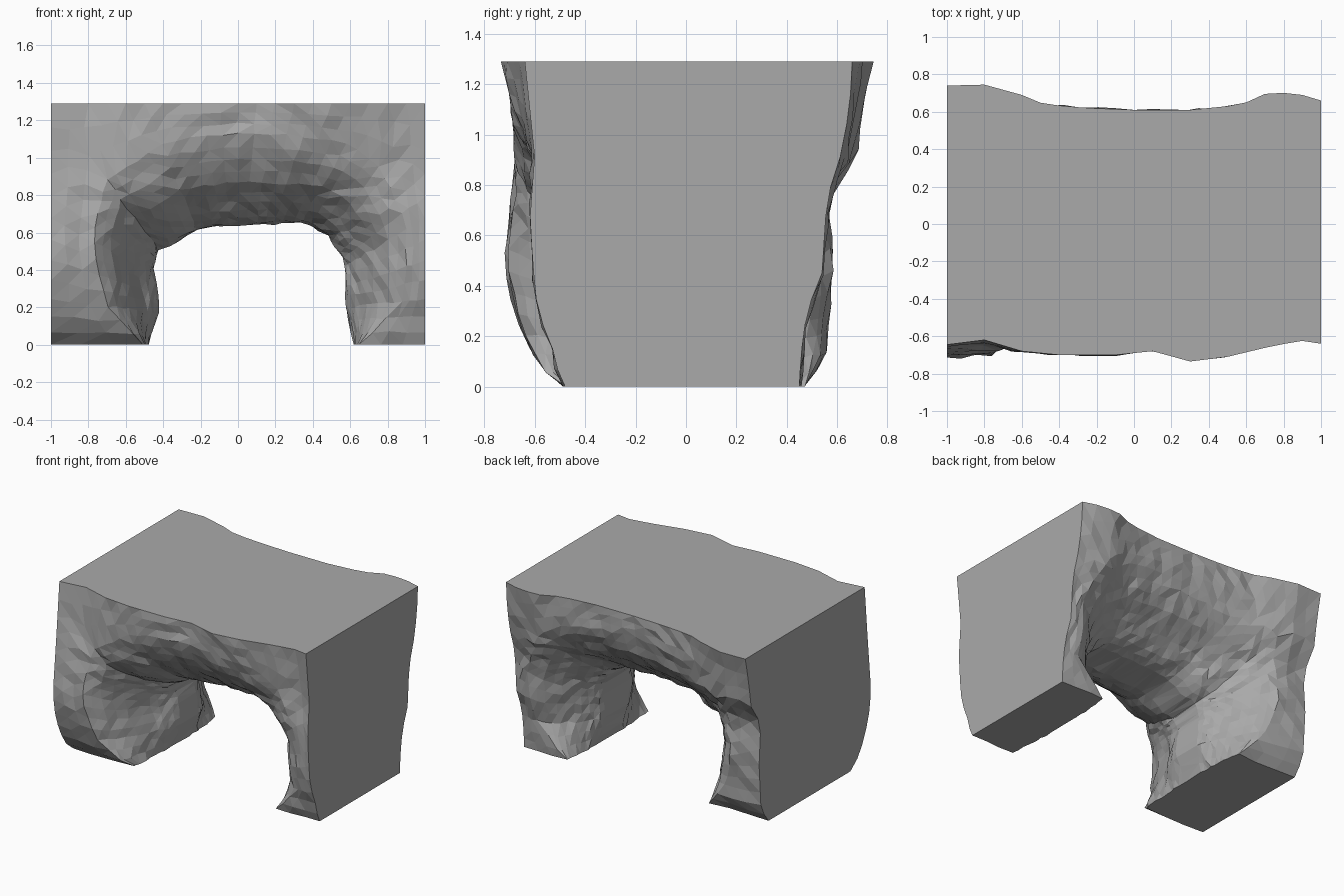
import bpy, bmesh, random
from mathutils import Vector

random.seed(4)
if "Cube" in bpy.data.objects:
    bpy.data.objects.remove(bpy.data.objects["Cube"], do_unlink=True)

TOP = 1.29
SIDE, SPAN = 12, 20                 # columns per side and along the top
RINGS, STRIPS = 10, 3               # rings in the mouth, strips outside it
COLS = 2 * SIDE + SPAN


def sample(table, t):
    """Piecewise linear lookup in rows of (t, value, ...)."""
    for a, b in zip(table, table[1:]):
        if t <= b[0]:
            f = max(0, (t - a[0]) / (b[0] - a[0]))
            return [p + (q - p) * f for p, q in zip(a[1:], b[1:])]
    return list(table[-1][1:])


# Opening outline: position round the arch, x, z
throat = [(0, -.48, 0), (2, -.42, .17), (5, -.45, .4), (8, -.43, .51),
          (10, -.34, .54), (12, -.22, .62), (16, 0, .64), (22, .36, .65),
          (24, .48, .58), (27, .57, .45), (30, .58, .2), (32, .62, 0)]
# Round the arch: width of the flared mouth, how far the leg chamfer applies
flare = [(0, .03, 1), (1, .14, 1), (2, .27, 1), (4, .35, 1), (8, .46, .4),
         (11, .49, 0), (21, .49, 0), (24, .46, .4), (28, .36, 1), (30, .3, 1),
         (31, .15, 1), (32, .03, 1)]
# Mouth profile: share of the width, share of the depth over the span,
# on the legs, and on the notched front of the -x leg
mouth = [(0, .2, .26, .1), (.04, .36, .34, .2), (.12, .5, .42, .28),
         (.27, .64, .55, .4), (.48, .83, .73, .66), (.74, .95, .91, .9), (1, 1, 1, 1)]

# Face depth by height at the two ends: z, depth at -x, depth at +x
front_ends = [(0, .48, .48), (.03, .54, .5), (.15, .62, .53), (.3, .69, .59),
              (.5, .72, .61), (.7, .7, .62), (.9, .68, .6), (TOP, .645, .64)]
back_ends = [(0, .47, .45), (.02, .5, .45), (.15, .56, .46), (.3, .57, .48),
             (.45, .58, .54), (.75, .56, .56), (.9, .67, .61), (1.1, .7, .65),
             (TOP, .74, .66)]
# Depth along the top edge: x, depth
front_top = [(-1, .645), (-.8, .62), (-.6, .68), (-.4, .7), (-.1, .7), (.1, .68),
             (.3, .735), (.5, .71), (.75, .65), (.9, .625), (1, .64)]
back_top = [(-1, .74), (-.8, .745), (-.6, .69), (-.48, .64), (-.25, .62), (0, .61),
            (.3, .61), (.5, .63), (.65, .66), (.72, .71), (.9, .69), (1, .66)]


def depth(x, z, front):
    ends, rim = (front_ends, front_top) if front else (back_ends, back_top)
    f = (x + 1) / 2
    a, b = sample(ends, z)
    ta, tb = rim[0][1], rim[-1][1]
    swell = sample(rim, x)[0] - (ta + (tb - ta) * f)
    return a + (b - a) * f + swell * (z / TOP) ** 1.5


def outer(i):
    """Point on the block outline and its position round the arch."""
    if i <= SIDE:
        f = i / SIDE
        return Vector((-1, TOP * f ** 1.2)), 8 * f
    if i < SIDE + SPAN:
        f = (i - SIDE) / SPAN
        return Vector((-1 + 2 * f, TOP)), 8 + 16 * f
    f = (COLS - i) / SIDE
    return Vector((1, TOP * f ** 1.2)), 32 - 8 * f


def half_column(bm, i, front):
    """Rough vertices from the middle of the tunnel out to the block edge."""
    edge, k = outer(i)
    inner = Vector(sample(throat, k))
    away = edge - inner
    width, leg = sample(flare, k)
    start = width / away.length
    path = []
    for n in range(RINGS + 1):
        d = (n / RINGS) ** 1.5
        over, plain, notched = sample(mouth, d)
        side = notched if front and i < COLS / 2 else plain
        path.append((start * d, over + (side - over) * leg))
    path += [(start + (1 - start) * s / STRIPS, 1) for s in range(1, STRIPS + 1)]
    verts = []
    for t, share in path:
        p = inner + away * t
        y = share * depth(p.x, p.y, front)
        if t < 1:
            y += random.uniform(-.011, .011)
            p.x += random.uniform(-.007, .007)
            if 0 < i < COLS:
                p.y += random.uniform(-.007, .007)
        verts.append(bm.verts.new((p.x, -y if front else y, max(p.y, 0))))
    return verts


bm = bmesh.new()
columns = []
for i in range(COLS + 1):
    columns.append(half_column(bm, i, True)[::-1] + half_column(bm, i, False))

# Rough front, tunnel and back
rough = []
for a, b in zip(columns, columns[1:]):
    for j in range(len(a) - 1):
        rough.append(bm.faces.new((a[j], a[j + 1], b[j + 1], b[j])))
bmesh.ops.triangulate(bm, faces=rough, quad_method='SHORT_EDGE')

# Flat feet, sides and top
for column in (columns[0], columns[-1]):
    bm.faces.new(column)
for lo, hi in ((0, SIDE), (SIDE, SIDE + SPAN), (SIDE + SPAN, COLS)):
    part = columns[lo:hi + 1]
    bm.faces.new([c[0] for c in part] + [c[-1] for c in reversed(part)])
bmesh.ops.recalc_face_normals(bm, faces=bm.faces)

mesh = bpy.data.meshes.new("rock_arch")
bm.to_mesh(mesh)
bm.free()

# Plain grey stone
stone = bpy.data.materials.new("grey_stone")
stone.use_nodes = True
grey = (.4, .4, .4, 1)
stone.diffuse_color = grey
stone.node_tree.nodes["Principled BSDF"].inputs["Base Color"].default_value = grey
mesh.materials.append(stone)
bpy.context.collection.objects.link(bpy.data.objects.new("rock_arch", mesh))
